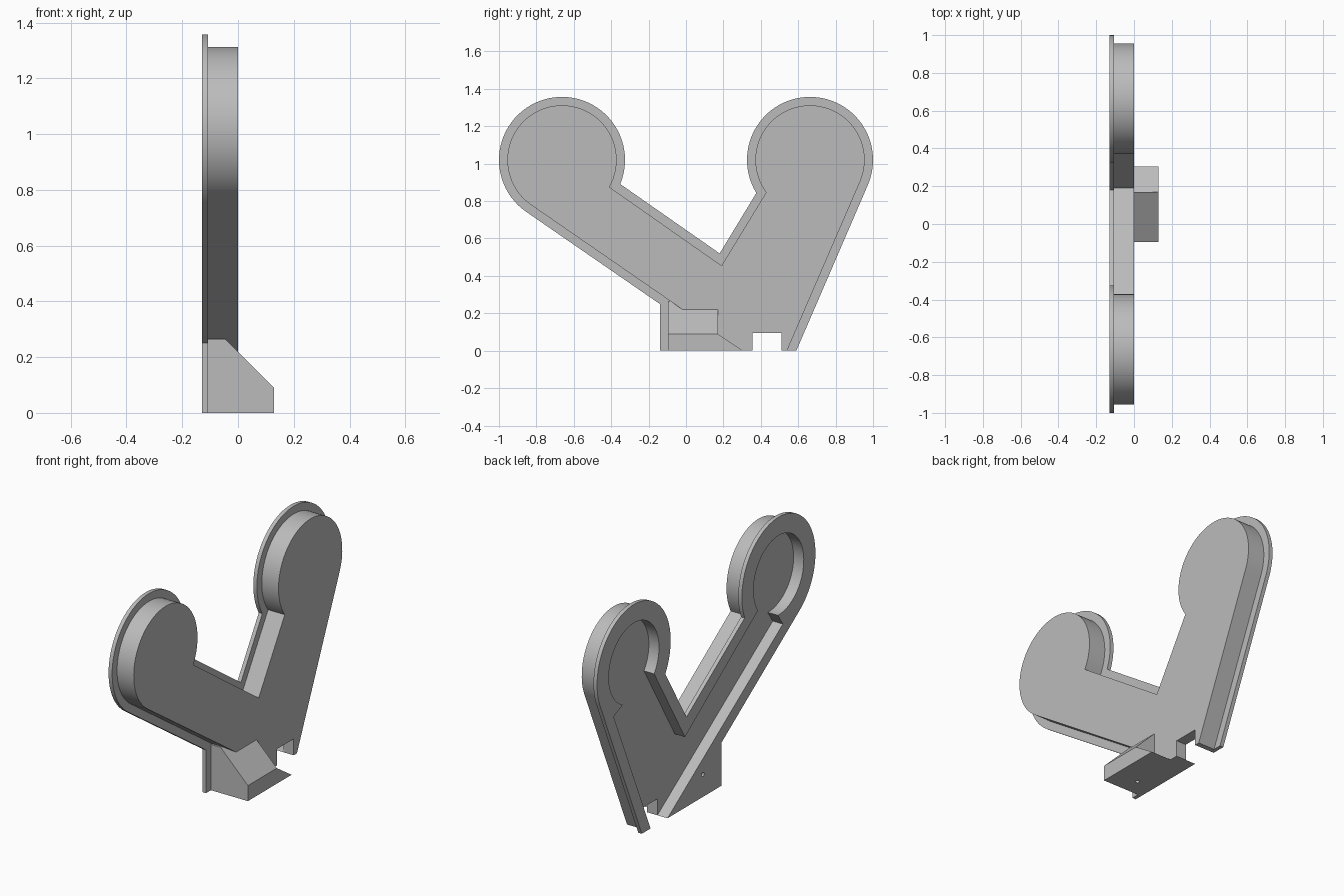
import bpy
import bmesh
import math
from mathutils import Matrix, Vector

cube = bpy.data.objects.get("Cube")
if cube:
    bpy.data.objects.remove(cube, do_unlink=True)

grey = bpy.data.materials.new("plain_grey")
grey.use_nodes = True
colour = (0.5, 0.5, 0.5, 1)
grey.diffuse_color = colour
grey.node_tree.nodes["Principled BSDF"].inputs["Base Color"].default_value = colour

LOBE_Y, LOBE_Z = 0.663, 1.02
BACK, LIP, FACE, SIDE = -0.13, -0.107, 0.0, 0.13


def arc(side, radius, start, end, steps=56):
    """Points round a lobe; side is -1 for front and 1 for back."""
    angles = [math.radians(start + (end - start) * i / steps) for i in range(steps + 1)]
    return [(side * LOBE_Y + radius * math.cos(a), LOBE_Z + radius * math.sin(a))
            for a in angles]


def add_object(name, bm):
    bmesh.ops.recalc_face_normals(bm, faces=bm.faces)
    mesh = bpy.data.meshes.new(name)
    bm.to_mesh(mesh)
    bm.free()
    mesh.materials.append(grey)
    obj = bpy.data.objects.new(name, mesh)
    bpy.context.collection.objects.link(obj)
    return obj


def prism(name, outline, start, end, axis="x"):
    """Extrude a (y, z) outline along x, or an (x, z) outline along y."""
    place = (lambda p: (start, p[0], p[1])) if axis == "x" else (lambda p: (p[0], start, p[1]))
    direction = Vector((1, 0, 0)) if axis == "x" else Vector((0, 1, 0))
    bm = bmesh.new()
    face = bm.faces.new([bm.verts.new(place(p)) for p in outline])
    made = bmesh.ops.extrude_face_region(bm, geom=[face])["geom"]
    moved = [v for v in made if isinstance(v, bmesh.types.BMVert)]
    bmesh.ops.translate(bm, verts=moved, vec=direction * (end - start))
    return add_object(name, bm)


def drill(name, centre, rotation, depth):
    bm = bmesh.new()
    bmesh.ops.create_cone(bm, cap_ends=True, segments=20, radius1=0.012, radius2=0.012,
                          depth=depth, matrix=Matrix.Translation(centre) @ rotation)
    return add_object(name, bm)


# Outlines: rim with its foot, and the raised case inside it
rim = ([(0.59, 0)] + arc(1, 0.337, -23, 211.6) + [(0.18, 0.52)]
       + arc(-1, 0.337, -22.5, 235.8) + [(-0.14, 0.25), (-0.14, 0)])
case = ([(0.54, 0)] + arc(1, 0.292, -23, 216.5) + [(0.19, 0.455)]
        + arc(-1, 0.292, -29.8, 235.8) + [(0.30, 0)])

# Hollow in the back, with small steps where the arms meet the lobes
hollow = ([(0.51, -0.05), (0.51, 0), (0.848, 0.778)] + arc(1, 0.23, -63.7, 216.3)
          + [(0.195, 0.41)] + arc(-1, 0.23, -35, 271.8)
          + [(-0.702, 0.722), (0.355, 0), (0.355, -0.05)])

parts = [
    prism("back_flange", rim, BACK, LIP),
    prism("case_body", case, LIP, FACE),
    # Sloped mounting block and its pointed toe
    prism("mounting_block",
          [(LIP, 0), (SIDE, 0), (SIDE, 0.09), (-0.045, 0.265), (LIP, 0.265)],
          -0.095, 0.17, "y"),
    prism("mounting_toe", [(0.17, 0), (0.305, 0), (0.17, 0.09)], LIP, SIDE),
]

cutters = [
    prism("hollow_cutter", hollow, BACK - 0.1, BACK + 0.065),
    prism("notch_cutter", [(0.355, -0.1), (0.51, -0.1), (0.51, 0.095), (0.355, 0.095)],
          BACK - 0.2, SIDE + 0.1),
    drill("back_hole_cutter", (BACK, 0.03, 0.13), Matrix.Rotation(math.pi / 2, 4, "Y"), 0.16),
    drill("under_hole_cutter", (-0.015, 0.01, 0), Matrix.Identity(4), 0.16),
]

# Cut every part, keep the result and drop the cutters
for part in parts:
    for cutter in cutters:
        cut = part.modifiers.new(cutter.name, "BOOLEAN")
        cut.operation = "DIFFERENCE"
        cut.solver = "EXACT"
        cut.object = cutter
    bpy.context.view_layer.update()
    graph = bpy.context.evaluated_depsgraph_get()
    finished = bpy.data.meshes.new_from_object(part.evaluated_get(graph))
    part.modifiers.clear()
    part.data = finished

for cutter in cutters:
    bpy.data.objects.remove(cutter, do_unlink=True)

# Smooth the round walls, keep the corners sharp
bpy.ops.object.select_all(action="DESELECT")
for part in parts:
    part.select_set(True)
bpy.context.view_layer.objects.active = parts[0]
bpy.ops.object.shade_smooth_by_angle(angle=math.radians(25))
